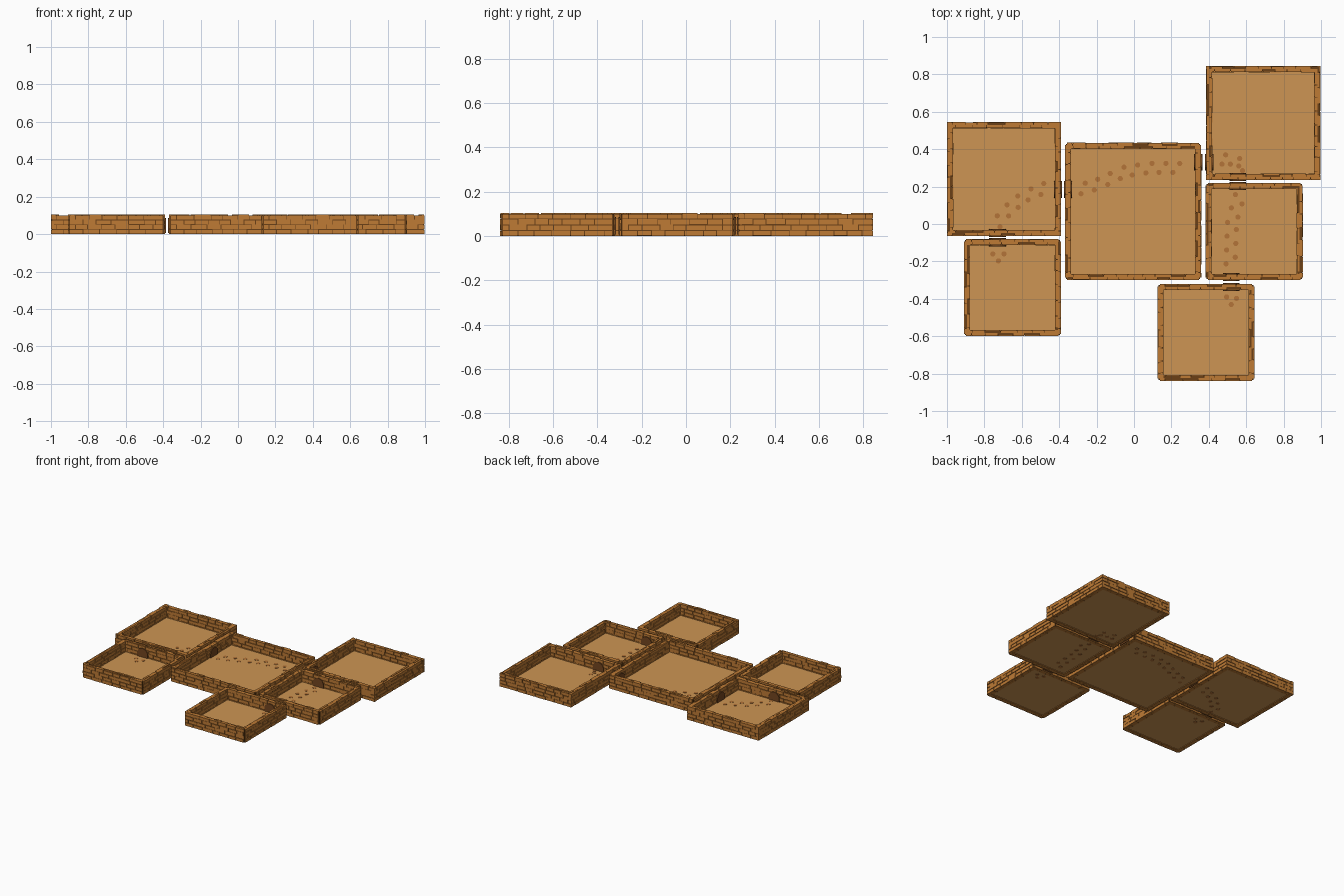
import bpy, bmesh, math, random
from mathutils import Vector, Matrix

if "Cube" in bpy.data.objects:
    bpy.data.objects.remove(bpy.data.objects["Cube"])

random.seed(7)


def material(name, rgb):
    m = bpy.data.materials.new(name)
    m.diffuse_color = tuple(c ** 2.2 for c in rgb) + (1,)
    m.use_nodes = True
    m.node_tree.nodes["Principled BSDF"].inputs["Base Color"].default_value = m.diffuse_color
    return m


BRICK = material("brick", (0.74, 0.48, 0.22))
MORTAR = material("mortar", (0.42, 0.26, 0.11))
FLOOR = material("floor", (0.80, 0.58, 0.33))
PRINT = material("print", (0.70, 0.45, 0.23))
DOOR = material("door", (0.45, 0.28, 0.14))

HEIGHT, THICK, ROWS, GAP = 0.104, 0.034, 4, 0.004


def box(bm, x0, x1, y0, y1, z0, z1):
    size = Matrix.Diagonal((x1 - x0, y1 - y0, z1 - z0, 1))
    mid = Matrix.Translation(((x0 + x1) / 2, (y0 + y1) / 2, (z0 + z1) / 2))
    bmesh.ops.create_cube(bm, size=1, matrix=mid @ size)


def finish(bm, name, mat):
    bmesh.ops.recalc_face_normals(bm, faces=bm.faces)
    me = bpy.data.meshes.new(name)
    bm.to_mesh(me)
    bm.free()
    me.materials.append(mat)
    ob = bpy.data.objects.new(name, me)
    bpy.context.collection.objects.link(ob)
    return ob


def brick_layer(bm, start, end, place):
    """Rows of random-length bricks from start to end; place() puts one box."""
    h = HEIGHT / ROWS
    for r in range(ROWS):
        t = start
        first = 0.03 if r % 2 else 0.07
        while t < end - 0.001:
            n = t + (first if t == start else random.uniform(0.055, 0.095))
            if end - n < 0.03:
                n = end
            top = (r + 1) * h - random.choice((0.0005, GAP, GAP))
            bottom = r * h + random.uniform(0, 0.001)
            place(bm, t, n - (GAP if n < end else 0), bottom, top,
                  random.uniform(0, 0.002))
            t = n


def room(name, x0, x1, y0, y1, notched):
    mid = THICK / 2
    corner = 0.013 if notched else 0.0
    bricks, core = bmesh.new(), bmesh.new()
    for axis in (0, 1):
        a0, a1 = (x0, x1) if axis == 0 else (y0, y1)
        b0, b1 = (y0, y1) if axis == 0 else (x0, x1)
        for edge, s in ((b0, 1), (b1, -1)):
            # s points from the wall into the room
            def put(bm, t0, t1, z0, z1, d0, d1):
                e = sorted((edge + s * d0, edge + s * d1))
                span = (t0, t1, *e) if axis == 0 else (*e, t0, t1)
                box(bm, *span, z0, z1)

            put(core, a0 + 0.006, a1 - 0.006, 0.001, HEIGHT - 0.004, 0.006, THICK - 0.006)
            brick_layer(bricks, a0 + corner, a1 - corner,
                        lambda bm, t, n, z0, z1, j: put(bm, t, n, z0, z1, j, mid))
            brick_layer(bricks, a0 + mid, a1 - mid,
                        lambda bm, t, n, z0, z1, j: put(bm, t, n, z0, z1, mid, THICK - j))
    finish(bricks, name + "_bricks", BRICK)
    finish(core, name + "_mortar", MORTAR)
    floor = bmesh.new()
    box(floor, x0 + 0.025, x1 - 0.025, y0 + 0.025, y1 - 0.025, 0.005, 0.018)
    finish(floor, name + "_floor", FLOOR)


# six walled rooms
room("west_room", -1.0, -0.39, -0.065, 0.545, False)
room("southwest_room", -0.91, -0.39, -0.60, -0.08, True)
room("main_hall", -0.37, 0.36, -0.30, 0.435, True)
room("northeast_room", 0.385, 0.997, 0.235, 0.845, False)
room("east_room", 0.382, 0.903, -0.30, 0.22, True)
room("south_room", 0.125, 0.645, -0.84, -0.32, True)


def arch(name, x, y, turned, w=0.09, h=0.085):
    """Arched door slab standing slightly proud of both wall faces."""
    bm = bmesh.new()
    r, d = w / 2, THICK / 2 + 0.005
    pts = [(-r, 0.006), (r, 0.006)]
    pts += [(r * math.cos(a), h - r + r * math.sin(a))
            for a in (math.pi * i / 10 for i in range(11))]
    face = bm.faces.new([bm.verts.new((px, -d, pz)) for px, pz in pts])
    geo = bmesh.ops.extrude_face_region(bm, geom=[face])["geom"]
    bmesh.ops.translate(bm, vec=(0, 2 * d, 0),
                        verts=[g for g in geo if isinstance(g, bmesh.types.BMVert)])
    ob = finish(bm, name, DOOR)
    ob.location = (x, y, 0)
    ob.rotation_euler.z = math.pi / 2 if turned else 0


# doors, in pairs facing each other across the gaps
for i, (x, y, turned) in enumerate([
        (-0.73, -0.048, False), (-0.73, -0.097, False),
        (-0.407, 0.185, True), (-0.353, 0.185, True),
        (0.343, 0.33, True), (0.402, 0.33, True),
        (0.555, 0.252, False), (0.555, 0.203, False),
        (0.52, -0.283, False), (0.52, -0.337, False)]):
    arch(f"door_{i + 1}", x, y, turned)


def along(path, step=0.037, side=0.024):
    """Alternate left and right steps along a polyline."""
    out, dist, k = [], 0.0, 0
    for a, b in zip(path, path[1:]):
        a, b = Vector(a), Vector(b)
        d = (b - a).normalized()
        n = Vector((-d.y, d.x))
        while dist <= (b - a).length:
            out.append(a + d * dist + n * side * (1 if k % 2 else -1))
            dist, k = dist + step, k + 1
        dist -= (b - a).length
    return out


# tracks of round footprints
tracks = {
    "west": along([(-0.735, 0.0), (-0.68, 0.07), (-0.59, 0.145), (-0.46, 0.2)]),
    "hall": along([(-0.29, 0.185), (-0.2, 0.21), (-0.05, 0.28), (0.08, 0.30), (0.28, 0.30)]),
    "east": along([(0.565, 0.15), (0.525, 0.02), (0.515, -0.24)]),
    "northeast": [(0.49, 0.37), (0.565, 0.35), (0.47, 0.32), (0.515, 0.32), (0.56, 0.31), (0.58, 0.285)],
    "southwest": [(-0.755, -0.16), (-0.695, -0.16), (-0.725, -0.197)],
    "south": [(0.495, -0.39), (0.548, -0.398), (0.52, -0.43)],
}
for name, pts in tracks.items():
    bm = bmesh.new()
    for p in pts:
        bmesh.ops.create_cone(bm, cap_ends=True, segments=16, radius1=0.014, radius2=0.014,
                              depth=0.017, matrix=Matrix.Translation((p[0], p[1], 0.0115)))
    finish(bm, name + "_footprints", PRINT)
